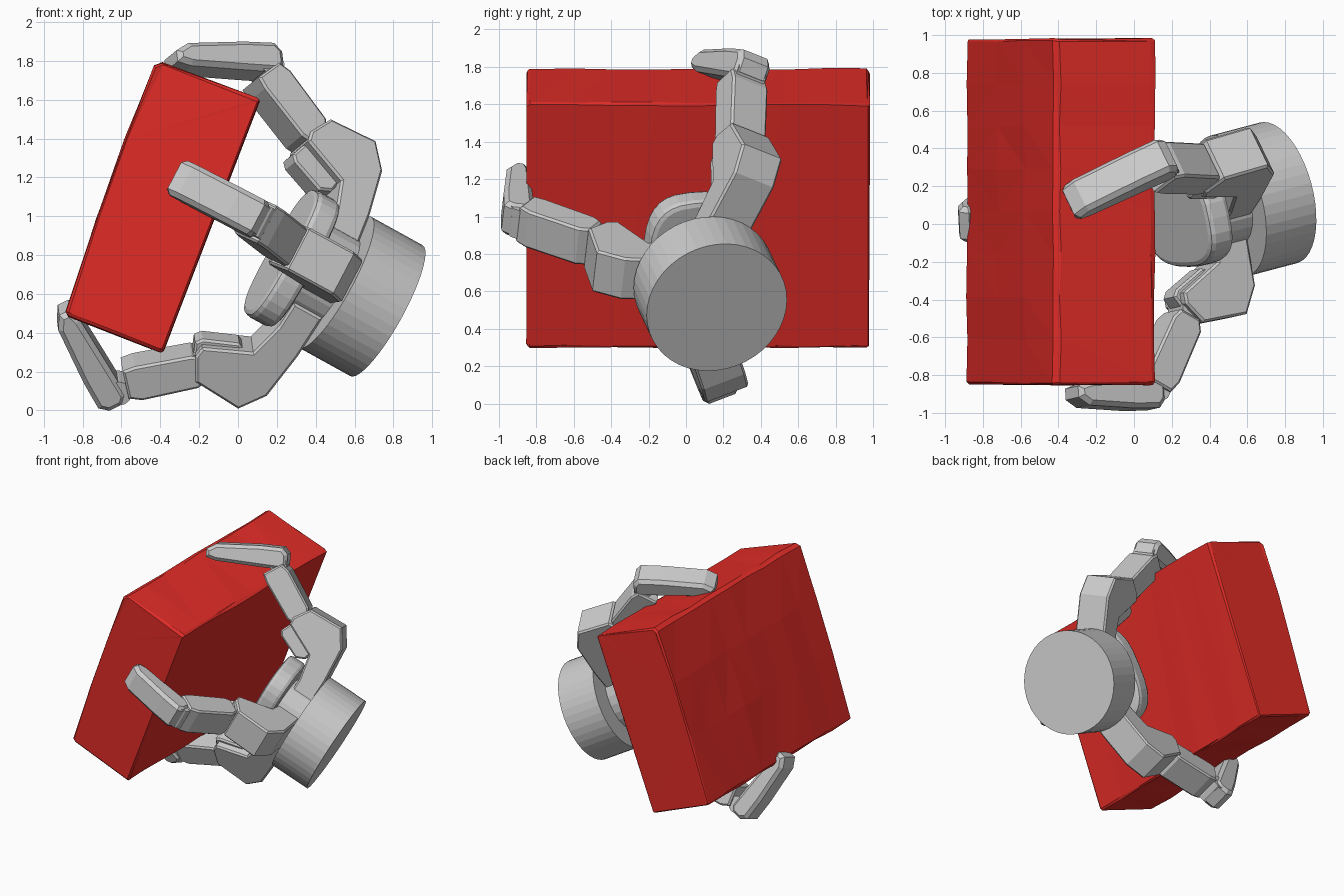
import bpy, bmesh, math, random
from mathutils import Vector

if "Cube" in bpy.data.objects:
    bpy.data.objects.remove(bpy.data.objects["Cube"])

random.seed(4)

# Shared frame: hand axis and the centre of the palm's front end
AXIS = Vector((0.853, 0.225, -0.471)).normalized()
PALM = Vector((0.50, 0.095, 0.66))
FWD = -AXIS


def radial(v):
    """Make a direction square to the hand axis."""
    v = Vector(v)
    return (v - AXIS * v.dot(AXIS)).normalized()


def prism(name, pts, origin, ex, ey, ez, lo, hi, bevel=0.0, segs=1):
    """Extrude a 2D outline (ex, ey) along ez from lo to hi."""
    bm = bmesh.new()
    rings = [[bm.verts.new(origin + ex * p + ey * q + ez * h) for p, q in pts]
             for h in (lo, hi)]
    n = len(pts)
    bm.faces.new(rings[0])
    bm.faces.new(rings[1])
    for i in range(n):
        j = (i + 1) % n
        bm.faces.new((rings[0][i], rings[0][j], rings[1][j], rings[1][i]))
    bmesh.ops.recalc_face_normals(bm, faces=bm.faces)
    if bevel:
        rims = [e for e in bm.edges if any(len(f.verts) == n for f in e.link_faces)]
        bmesh.ops.bevel(bm, geom=rims, offset=bevel, segments=segs,
                        affect='EDGES', profile=0.5, clamp_overlap=True)
    me = bpy.data.meshes.new(name)
    bm.to_mesh(me)
    bm.free()
    ob = bpy.data.objects.new(name, me)
    bpy.context.collection.objects.link(ob)
    return ob


def ring(rx, ry, n, power=1.0):
    """Circle or rounded-rectangle outline."""
    out = []
    for i in range(n):
        c, s = math.cos(2 * math.pi * i / n), math.sin(2 * math.pi * i / n)
        out.append((rx * math.copysign(abs(c) ** power, c), ry * math.copysign(abs(s) ** power, s)))
    return out


def along(a, b, stations):
    """Outline around the line a-b from (fraction, outer, inner) stations."""
    a, b = Vector(a), Vector(b)
    d = b - a
    p = Vector((-d.y, d.x)).normalized()
    outer = [a + d * t + p * o for t, o, i in stations]
    inner = [a + d * t - p * i for t, o, i in reversed(stations)]
    return [tuple(v) for v in outer + inner]


# Wrist drum, hub and palm pad
e1 = radial((0.483, 0, 0.875))
e2 = AXIS.cross(e1)
prism("wrist_drum", ring(0.385, 0.385, 44), PALM, e1, e2, FWD, -0.31, 0.0)
prism("palm_hub", ring(0.25, 0.22, 24), PALM, e1, e2, FWD, -0.02, 0.22)
prism("palm_pad", ring(0.37, 0.26, 32, 0.7), PALM, e1, e2, FWD, 0.19, 0.335, 0.03, 2)

# Fingers: (s, r) = distance along the hand axis and out from it
KNUCKLE = [(0, 0.1), (0, 0.345), (0.024, 0.61), (0.115, 0.745), (0.38, 0.73),
           (0.455, 0.61), (0.45, 0.55), (0.21, 0.44), (0.17, 0.25), (0.17, 0.1)]
INNER_PAD = [(0.20, 0.45), (0.22, 0.39), (0.285, 0.36), (0.46, 0.435), (0.485, 0.47), (0.44, 0.57)]
FINGERS = [
    # name, outward direction, radial shift, pad shift, sideways shift, middle line, tip line
    ("upper", (0.324, 0.48, 0.815), 0.02, 0.0, 0.03,
     (0.42, 0.65), (0.77, 0.84), (0.765, 0.94), (1.26, 0.67)),
    ("front", (0.255, -0.967, -0.02), -0.17, 0.09, 0.0,
     (0.45, 0.52), (0.71, 0.82), (0.72, 0.865), (1.19, 0.755)),
    ("lower", (-0.519, 0.281, -0.809), 0.045, 0.09, -0.075,
     (0.39, 0.71), (0.67, 0.975), (0.69, 1.10), (1.16, 0.81)),
]
for name, out, shift, pad_shift, side, m0, m1, t0, t1 in FINGERS:
    u = radial(out)
    n = AXIS.cross(u)

    def part(label, pts, w, bevel=0.012):
        return prism(name + "_finger_" + label, pts, PALM, FWD, u, n, side - w, side + w, bevel)

    def moved(pts, dr):
        return [(s, r + dr) for s, r in pts]

    part("knuckle", moved(KNUCKLE, shift), 0.125)
    part("inner_pad", moved(INNER_PAD, shift + pad_shift), 0.07)
    part("middle", along(m0, m1, [(-0.06, 0.06, 0.06), (0.08, 0.095, 0.085), (0.85, 0.095, 0.095),
                                  (1.02, 0.07, 0.085)]), 0.11)
    part("tip", along(t0, t1, [(-0.07, 0.03, 0.05), (0.0, 0.075, 0.085), (0.3, 0.078, 0.078),
                               (0.87, 0.062, 0.062), (1.0, 0.02, 0.04)]), 0.1, 0.025)
    # Hinge barrels at the two finger joints
    k = Vector((0.40, 0.64 + shift))
    e = (Vector(m1) + Vector(t0)) / 2
    for label, c in (("base_hinge", k), ("tip_hinge", e)):
        part(label, [(c.x + p, c.y + q) for p, q in ring(0.065, 0.065, 12)], 0.085, 0)

# Held box: slightly bulged block with worn, uneven faces
BOX = [(-0.43, 1.775), (-0.39, 1.79), (0.09, 1.61), (0.11, 1.595), (-0.385, 0.31),
       (-0.40, 0.30), (-0.87, 0.485), (-0.885, 0.51), (-0.725, 0.99), (-0.58, 1.40)]
box = prism("held_box", BOX, Vector((0, 0.065, 0)), Vector((1, 0, 0)), Vector((0, 0, 1)),
            Vector((0, 1, 0)), -0.915, 0.915, 0.012)
bm = bmesh.new()
bm.from_mesh(box.data)
long_edges = [e for e in bm.edges if abs(e.verts[0].co.y - e.verts[1].co.y) > 1.5]
bmesh.ops.subdivide_edges(bm, edges=long_edges, cuts=7, use_grid_fill=True)
bmesh.ops.triangulate(bm, faces=bm.faces)
for v in bm.verts:
    v.co += Vector([random.uniform(-0.005, 0.005) for _ in range(3)])
bm.to_mesh(box.data)
bm.free()
red = bpy.data.materials.new("red")
red.diffuse_color = (0.75, 0.025, 0.02, 1)
red.use_nodes = True
red.node_tree.nodes["Principled BSDF"].inputs["Base Color"].default_value = red.diffuse_color
box.data.materials.append(red)
